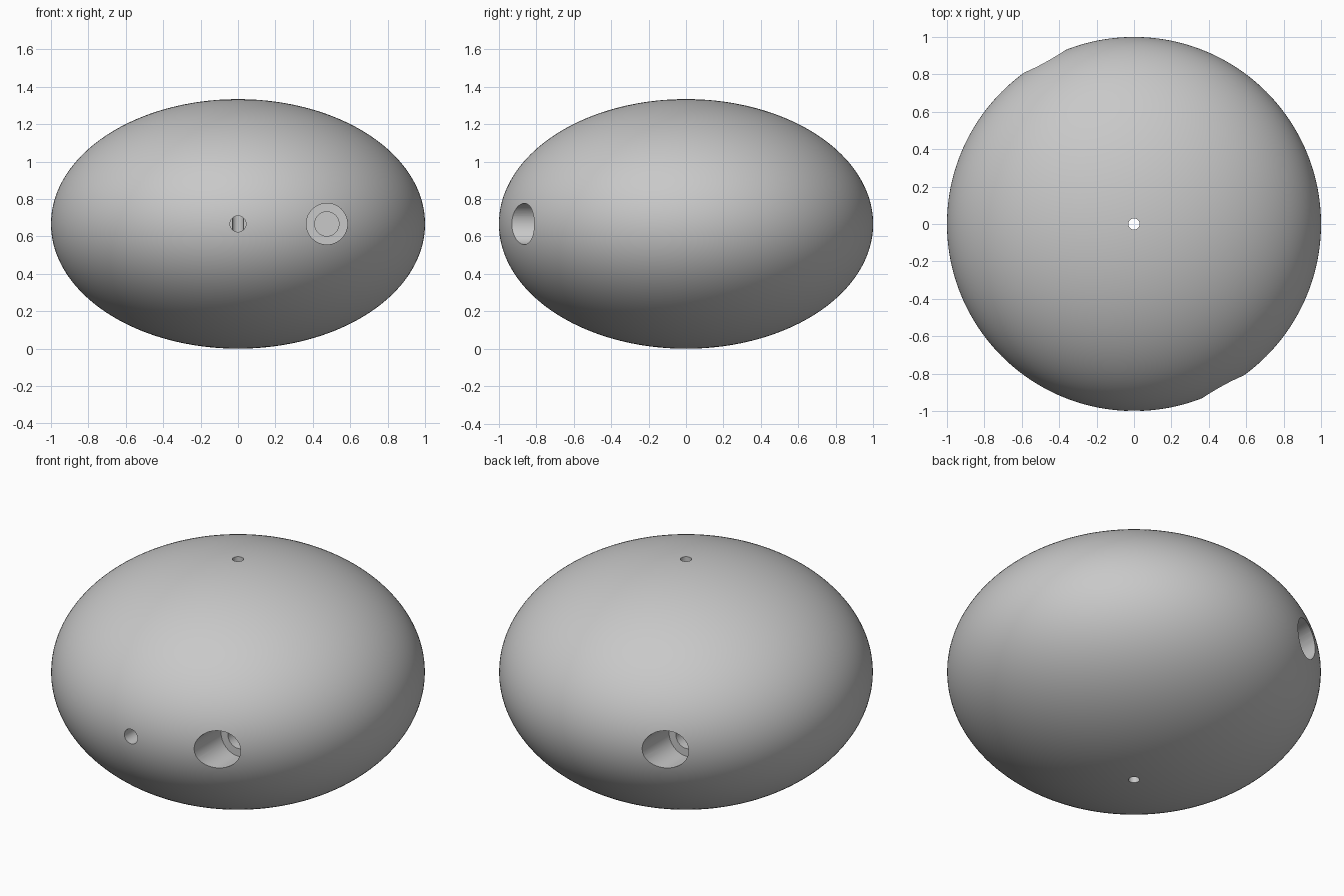
import bpy
from math import pi

default_cube = bpy.data.objects.get("Cube")
if default_cube:
    bpy.data.objects.remove(default_cube, do_unlink=True)

HALF_HEIGHT = 0.667

grey = bpy.data.materials.new("light_grey")
grey.use_nodes = True
colour = (0.58, 0.58, 0.58, 1)
grey.diffuse_color = colour
grey.node_tree.nodes["Principled BSDF"].inputs["Base Color"].default_value = colour

# Flattened ball body
bpy.ops.mesh.primitive_uv_sphere_add(segments=192, ring_count=96, radius=1,
                                     location=(0, 0, HALF_HEIGHT))
body = bpy.context.object
body.name = "flattened_ball"
body.scale.z = HALF_HEIGHT
bpy.ops.object.transform_apply(location=False, rotation=False, scale=True)
body.data.materials.append(grey)


def drill(name, radius, x, y_from, y_to, vertical=False):
    """Cut a round hole along y, or straight down through the body."""
    location = (x, (y_from + y_to) / 2, HALF_HEIGHT)
    rotation = (0, 0, 0) if vertical else (pi / 2, 0, 0)
    depth = 2 if vertical else abs(y_to - y_from)
    bpy.ops.mesh.primitive_cylinder_add(vertices=48, radius=radius, depth=depth,
                                        location=location, rotation=rotation)
    cutter = bpy.context.object
    cutter.name = name
    cutter.hide_render = True
    cutter.data.materials.append(grey)
    cut = body.modifiers.new(name, "BOOLEAN")
    cut.operation = "DIFFERENCE"
    cut.solver = "EXACT"
    cut.object = cutter
    bpy.context.view_layer.objects.active = body
    bpy.ops.object.modifier_apply(modifier=cut.name)
    bpy.data.objects.remove(cutter, do_unlink=True)


# Stepped bolt holes, repeated half a turn apart
for side in (1, -1):
    drill("bolt_head_recess", 0.11, 0.475 * side, -1.2 * side, -0.68 * side)
    drill("bolt_shaft_hole", 0.065, 0.475 * side, -0.75 * side, -0.3 * side)

# Side hole that meets the narrow vertical through hole
drill("side_hole", 0.043, 0, -1.2, 0)
drill("through_hole", 0.03, 0, 0, 0, vertical=True)

# Smooth skin with crisp hole rims
bpy.ops.object.select_all(action="DESELECT")
body.select_set(True)
bpy.context.view_layer.objects.active = body
bpy.ops.object.shade_smooth_by_angle(angle=pi / 6)
